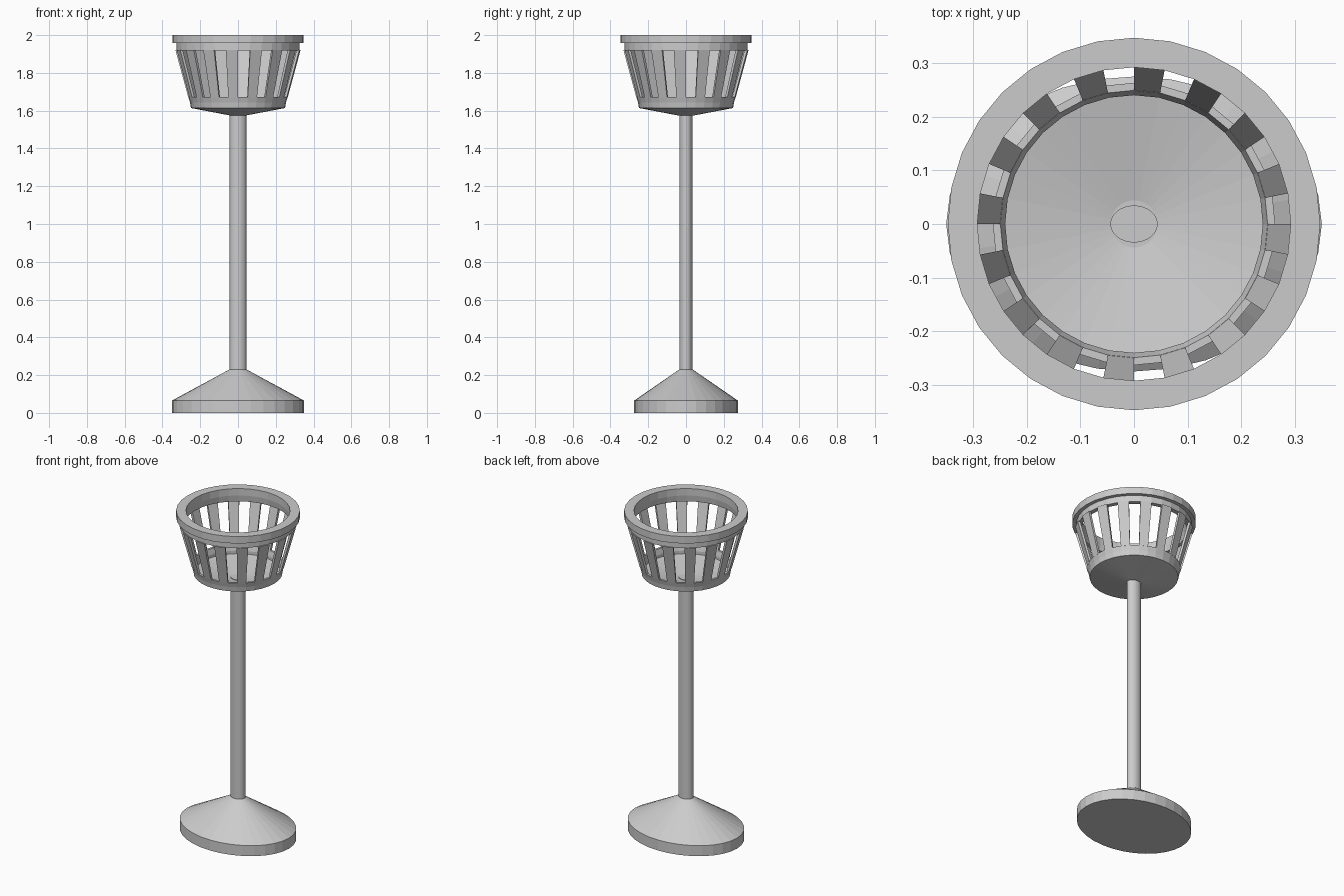
import bpy, bmesh
from math import cos, sin, tau

if "Cube" in bpy.data.objects:
    bpy.data.objects.remove(bpy.data.objects["Cube"])

SIDES = 32


def make_object(name, bm):
    bmesh.ops.recalc_face_normals(bm, faces=bm.faces)
    mesh = bpy.data.meshes.new(name)
    bm.to_mesh(mesh)
    bm.free()
    obj = bpy.data.objects.new(name, mesh)
    bpy.context.collection.objects.link(obj)
    return obj


def point(r, i, z, sy=1.0):
    a = tau * i / SIDES
    return (r * cos(a), r * sin(a) * sy, z)


def lathe(name, profile, sy=1.0, closed=False):
    """Spin an (r, z) profile; open profiles get flat end caps."""
    bm = bmesh.new()
    rings = [[bm.verts.new(point(r, i, z, sy)) for i in range(SIDES)] for r, z in profile]
    pairs = list(zip(rings, rings[1:]))
    if closed:
        pairs.append((rings[-1], rings[0]))
    else:
        bm.faces.new(rings[0])
        bm.faces.new(rings[-1])
    for lo, hi in pairs:
        for i in range(SIDES):
            j = (i + 1) % SIDES
            bm.faces.new((lo[i], lo[j], hi[j], hi[i]))
    return make_object(name, bm)


# Oval foot with conical top, and oval pole
OVAL = 0.785
lathe("base", [(0.35, 0), (0.35, 0.065), (0.045, 0.23)], OVAL)
lathe("pole", [(0.044, 0.2), (0.044, 1.587)], OVAL)

# Shallow conical basket floor with its lower band
lathe("basket_bottom", [(0.044, 1.575), (0.249, 1.614), (0.254, 1.643), (0.263, 1.672),
                        (0.249, 1.672), (0.24, 1.64), (0.24, 1.621), (0.044, 1.583)])

# Stepped top rim
lathe("basket_rim", [(0.325, 1.918), (0.325, 1.957), (0.347, 1.957), (0.347, 2.0),
                     (0.292, 2.0), (0.292, 1.957), (0.298, 1.918)], closed=True)

# Slanted slats on every other segment
bm = bmesh.new()
section = [(0.249, 1.67), (0.263, 1.67), (0.331, 1.92), (0.316, 1.92)]
for s in range(1, SIDES, 2):
    a = [bm.verts.new(point(r, s, z)) for r, z in section]
    b = [bm.verts.new(point(r, s + 1, z)) for r, z in section]
    bm.faces.new(a)
    bm.faces.new(b)
    for k in range(4):
        m = (k + 1) % 4
        bm.faces.new((a[k], a[m], b[m], b[k]))
make_object("basket_slats", bm)
